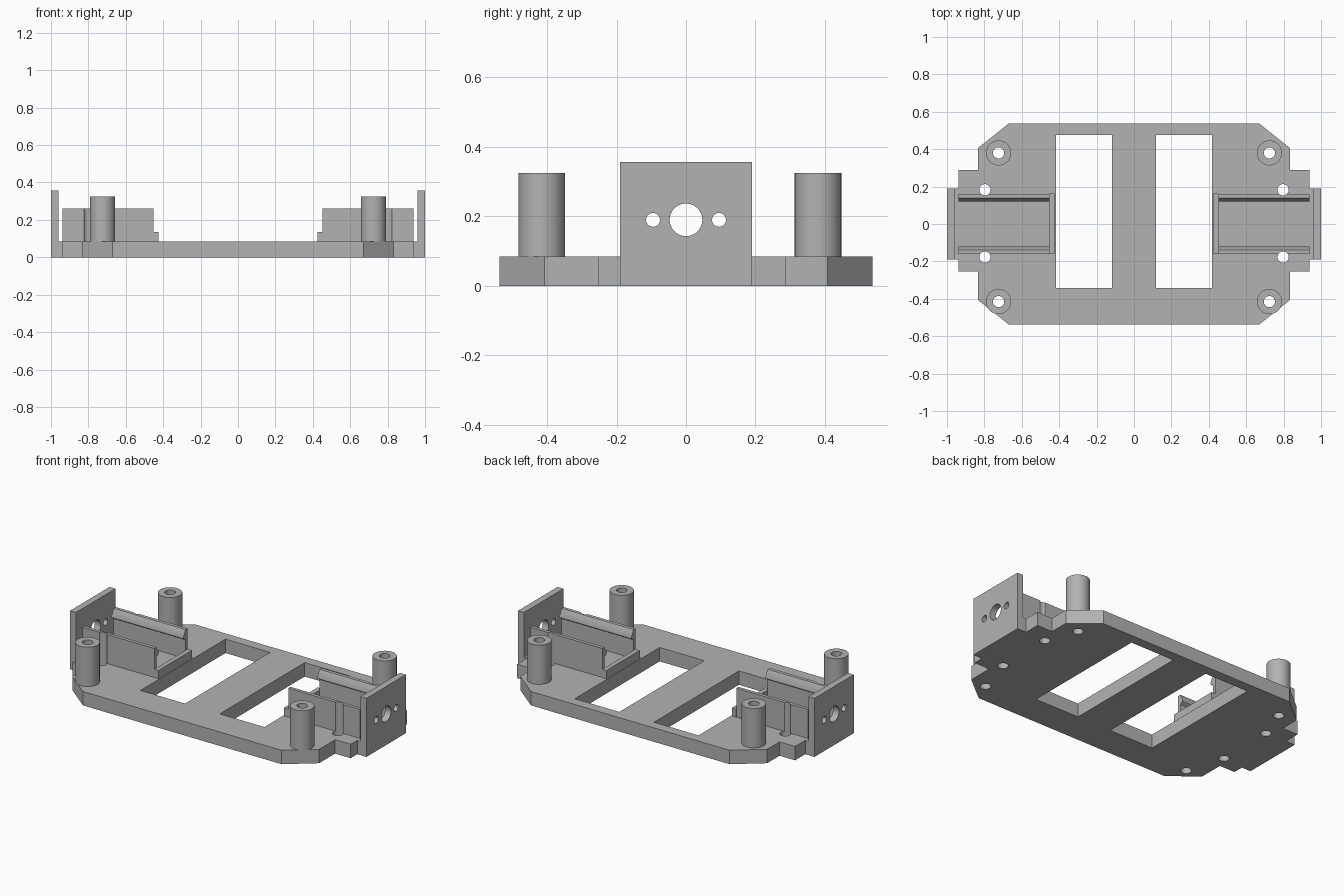
import bpy, bmesh, math
from mathutils import Matrix, Vector

cube = bpy.data.objects.get("Cube")
if cube:
    bpy.data.objects.remove(cube, do_unlink=True)

GREY = (0.45, 0.45, 0.45, 1)
mat = bpy.data.materials.new("light grey plastic")
mat.use_nodes = True
mat.diffuse_color = GREY
mat.node_tree.nodes["Principled BSDF"].inputs["Base Color"].default_value = GREY

BASE = 0.085      # plate thickness
HOLE = 0.03       # screw hole radius


def make(name, bm):
    bmesh.ops.recalc_face_normals(bm, faces=bm.faces)
    mesh = bpy.data.meshes.new(name)
    bm.to_mesh(mesh)
    bm.free()
    mesh.materials.append(mat)
    ob = bpy.data.objects.new(name, mesh)
    bpy.context.collection.objects.link(ob)
    return ob


def prism(name, points, vector):
    """Closed polygon extruded along a vector."""
    bm = bmesh.new()
    face = bm.faces.new([bm.verts.new(p) for p in points])
    ext = bmesh.ops.extrude_face_region(bm, geom=[face])
    moved = [v for v in ext["geom"] if isinstance(v, bmesh.types.BMVert)]
    bmesh.ops.translate(bm, verts=moved, vec=Vector(vector))
    return make(name, bm)


def box(name, x0, x1, y0, y1, z0, z1):
    corners = [(x0, y0, z0), (x1, y0, z0), (x1, y1, z0), (x0, y1, z0)]
    return prism(name, corners, (0, 0, z1 - z0))


def rod(name, centre, radius, length, axis="Z", sides=40):
    bm = bmesh.new()
    turn = Matrix.Rotation(math.pi / 2, 4, "Y") if axis == "X" else Matrix()
    bmesh.ops.create_cone(bm, cap_ends=True, segments=sides, radius1=radius,
                          radius2=radius, depth=length,
                          matrix=Matrix.Translation(centre) @ turn)
    return make(name, bm)


def cut(target, cutters):
    """Subtract the cutters from the target, then discard them."""
    for c in cutters:
        mod = target.modifiers.new("cut", "BOOLEAN")
        mod.operation, mod.solver, mod.object = "DIFFERENCE", "EXACT", c
        bpy.context.view_layer.objects.active = target
        bpy.ops.object.modifier_apply(modifier=mod.name)
    for c in cutters:
        bpy.data.objects.remove(c, do_unlink=True)


def smooth(ob):
    bpy.ops.object.select_all(action="DESELECT")
    ob.select_set(True)
    bpy.context.view_layer.objects.active = ob
    bpy.ops.object.shade_smooth_by_angle(angle=math.radians(30))


# Base plate: chamfered, stepped outline
half = [(0.67, -0.537), (0.833, -0.407), (0.833, -0.254), (0.938, -0.254),
        (0.938, -0.19), (0.98, -0.19), (0.98, 0.19), (0.938, 0.19),
        (0.938, 0.288), (0.833, 0.288), (0.833, 0.407), (0.67, 0.537)]
outline = half + [(-x, y) for x, y in reversed(half)]
plate = prism("base_plate", [(x, y, 0) for x, y in outline], (0, 0, BASE))

post_spots = [(0.724, 0.38), (0.724, -0.415)]
screw_spots = [(0.797, 0.183), (0.797, -0.177)]
cutters = []
for s in (-1, 1):
    cutters.append(box("window_cutter", s * 0.117, s * 0.418, -0.343, 0.476, -0.1, 0.2))
    for x, y in post_spots + screw_spots:
        cutters.append(rod("hole_cutter", (s * x, y, 0), HOLE, 1))
cut(plate, cutters)
smooth(plate)

for s, side in ((1, "left"), (-1, "right")):
    # Hollow standoff posts
    for (x, y), place in zip(post_spots, ("back", "front")):
        post = rod(f"{place}_{side}_post", (s * x, y, (BASE + 0.325) / 2), 0.067, 0.325 - BASE)
        cut(post, [rod("bore_cutter", (s * x, y, 0), HOLE, 1)])
        smooth(post)

    # Upright end plate with shaft hole and two screw holes
    end = box(f"{side}_end_plate", s * 0.96, s * 1.0, -0.19, 0.19, 0, 0.357)
    cut(end, [rod("shaft_cutter", (s, y, 0.19), r, 0.4, "X")
              for y, r in ((0, 0.047), (-0.095, 0.02), (0.095, 0.02))])
    smooth(end)

    # Snap-fit walls: upright with a sloped barb along the inner top edge
    for d, (sx, sy), place in ((1, screw_spots[0], "back"), (-1, screw_spots[1], "front")):
        profile = [(0.161, BASE), (0.161, 0.262), (0.14, 0.262),
                   (0.12, 0.225), (0.12, 0.213), (0.14, 0.2), (0.14, BASE)]
        wall = prism(f"{place}_{side}_clip_wall",
                     [(s * 0.452, d * y, z) for y, z in profile], (s * 0.485, 0, 0))
        cut(wall, [rod("groove_cutter", (s * sx, sy, 0), HOLE, 1)])
        smooth(wall)

    # Low stop at the inner end of the bay
    box(f"{side}_bay_stop", s * 0.424, s * 0.452, -0.161, 0.163, BASE, 0.135)
